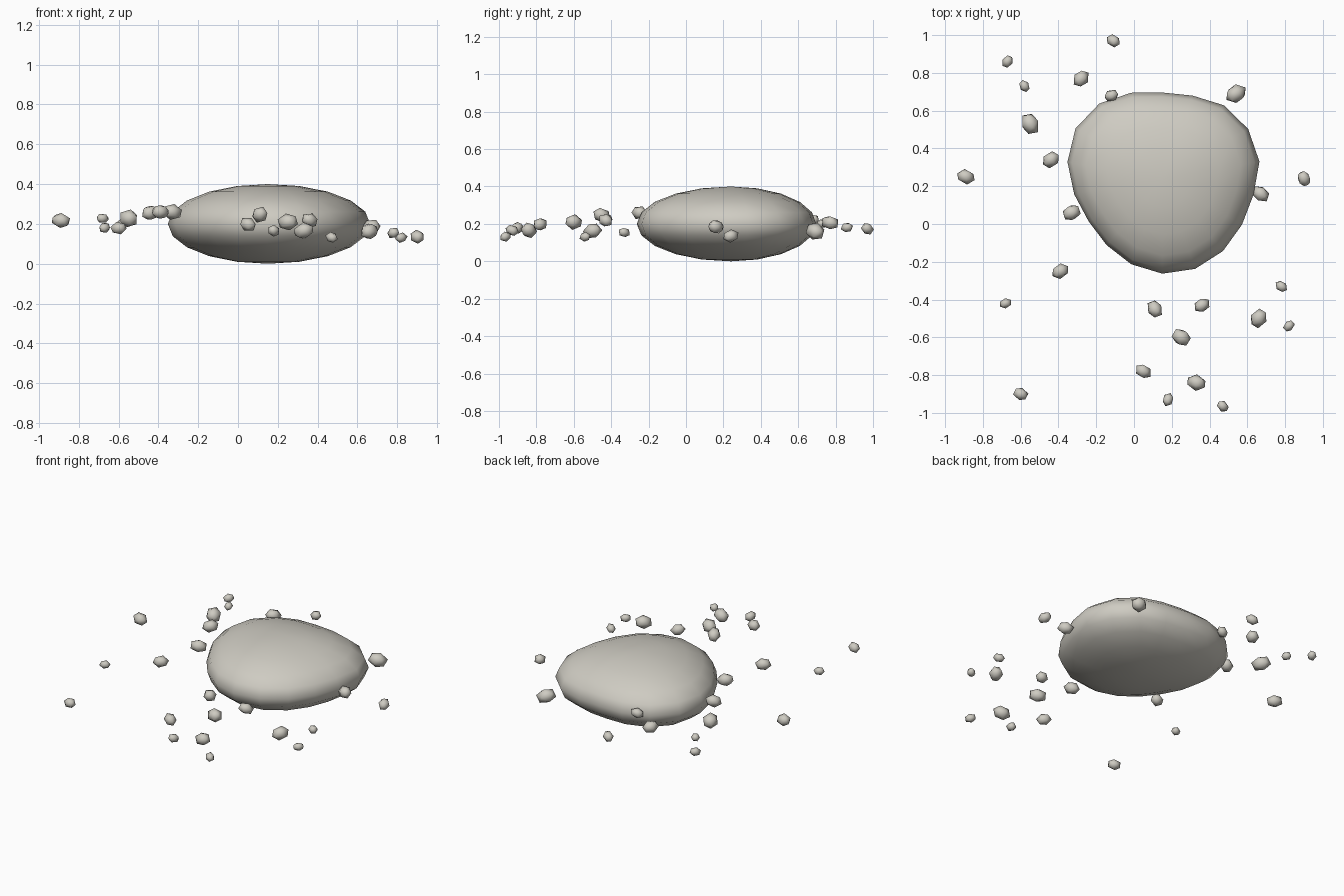
import bpy, bmesh, math, random
from mathutils import Matrix, Euler

if "Cube" in bpy.data.objects:
    bpy.data.objects.remove(bpy.data.objects["Cube"])

random.seed(4)
stone = bpy.data.materials.new("pale_stone")
stone.diffuse_color = (0.62, 0.60, 0.54, 1)
stone.use_nodes = True
stone.node_tree.nodes["Principled BSDF"].inputs["Base Color"].default_value = stone.diffuse_color


def finish(bm, name):
    bmesh.ops.recalc_face_normals(bm, faces=bm.faces)
    for f in bm.faces:
        f.smooth = True
    me = bpy.data.meshes.new(name)
    bm.to_mesh(me)
    bm.free()
    me.materials.append(stone)
    ob = bpy.data.objects.new(name, me)
    bpy.context.collection.objects.link(ob)


# Boulder: flattened sphere whose plan radius varies around its axis
radii = [.49, .522, .525, .507, .468, .456, .484, .519, .531,
         .51, .474, .451, .459, .482, .503, .508, .50, .487]
bm = bmesh.new()
bmesh.ops.create_uvsphere(bm, u_segments=len(radii), v_segments=10, radius=1)
for v in bm.verts:
    step = round(math.atan2(v.co.y, v.co.x) / math.tau * len(radii))
    r = radii[step % len(radii)]
    v.co = (.15 + r * v.co.x, .24 + r * v.co.y, .2 + .2 * v.co.z)
finish(bm, "boulder")

# Pebbles: x, y and half length; they sit lower further out and to the right
pebbles = [
    (-.11, .97, .04), (-.67, .86, .035), (-.58, .73, .033), (-.28, .77, .05),
    (-.12, .68, .04), (.54, .69, .06), (-.55, .53, .06), (-.44, .34, .05),
    (-.89, .25, .05), (-.33, .06, .052), (-.39, -.25, .048), (-.68, -.42, .033),
    (-.6, -.9, .042), (.11, -.45, .05), (.36, -.43, .046), (.25, -.6, .055),
    (.05, -.78, .046), (.18, -.93, .037), (.33, -.84, .054), (.47, -.965, .035),
    (.66, -.5, .054), (.82, -.54, .034), (.78, -.33, .035), (.67, .16, .05),
    (.9, .24, .044)]
for i, (x, y, s) in enumerate(pebbles):
    z = min(.26, .325 - .16 * math.hypot(x, y) - .045 * x)
    yaw = random.choice((-1, 1)) * random.uniform(.3, 1.2)
    spin = Euler([random.uniform(0, math.tau) for _ in "xyz"]).to_matrix().to_4x4()
    bm = bmesh.new()
    bmesh.ops.create_icosphere(bm, subdivisions=1, radius=1.05 * s)
    bmesh.ops.transform(bm, verts=bm.verts, matrix=(
        Matrix.Translation((x, y, z)) @ Euler((0, random.uniform(-.4, .4), yaw)).to_matrix().to_4x4()
        @ Matrix.Diagonal((1, .77, .75, 1)) @ spin))
    finish(bm, f"pebble_{i + 1}")
